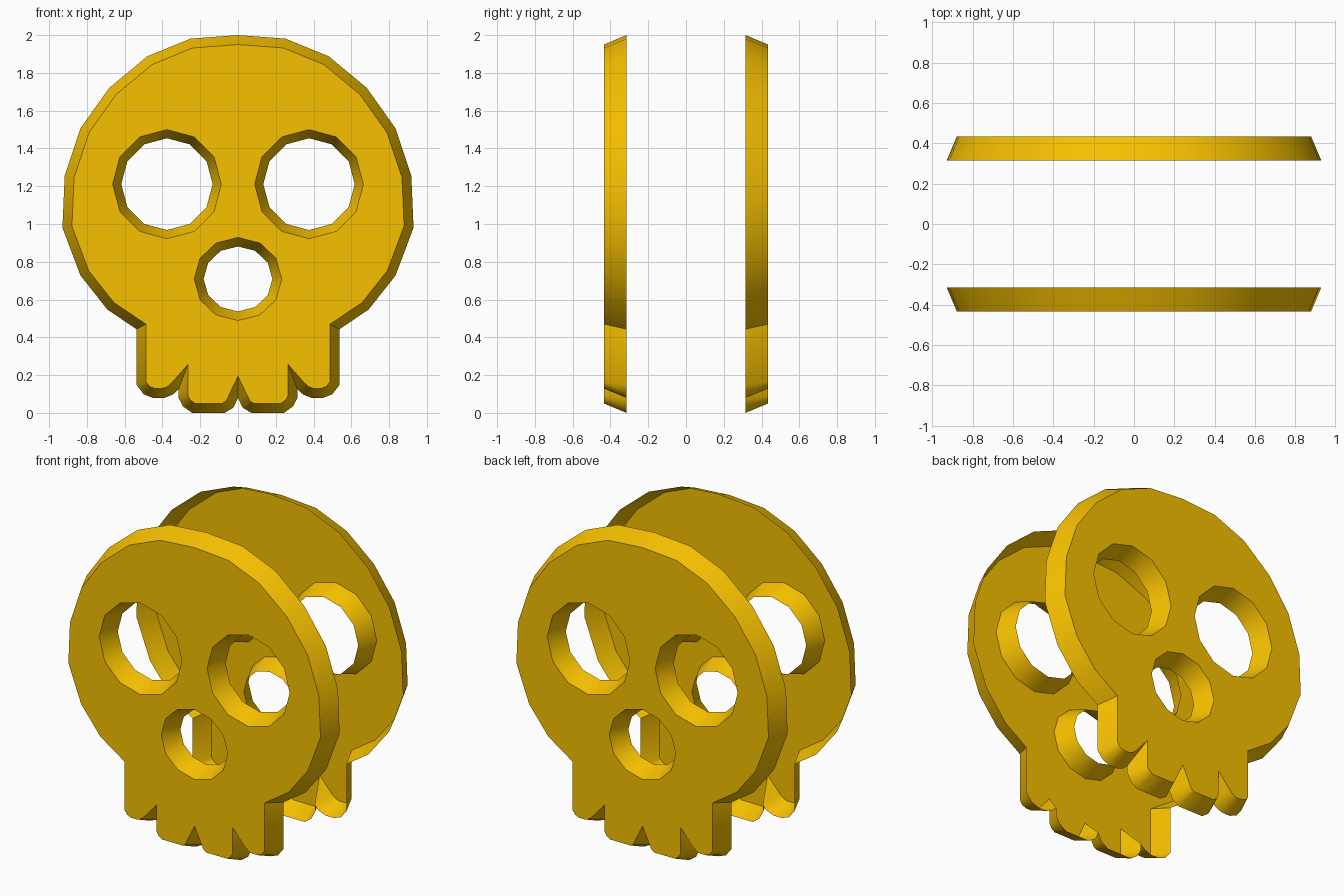
import bpy, bmesh, math
from mathutils import Vector

if "Cube" in bpy.data.objects:
    bpy.data.objects.remove(bpy.data.objects["Cube"])

Y_OUT, Y_IN, BEVEL = 0.434, 0.315, 0.05

# Right half of the outer-face outline (x, z), crown to centre tooth gap
HALF = [(0, 1.95), (.24, 1.932), (.455, 1.844), (.645, 1.686), (.788, 1.485),
        (.868, 1.247), (.879, .988), (.79, .752), (.656, .583), (.487, .47),
        (.487, .165), (.468, .14), (.44, .129), (.40, .129), (.372, .14),
        (.35, .16), (.265, .257), (.265, .092), (.252, .068), (.227, .05),
        (.085, .05), (.063, .063), (.045, .1), (0, .195)]


def grow(points, d):
    """Mitred outward offset of a clockwise loop."""
    result = []
    n = len(points)
    for i in range(n):
        a, b, c = (Vector(points[(i + k) % n]) for k in (-1, 0, 1))
        e1, e2 = (b - a).normalized(), (c - b).normalized()
        n1, n2 = Vector((-e1.y, e1.x)), Vector((-e2.y, e2.x))
        result.append(tuple(b + (n1 + n2) * d / (1 + n1.dot(n2))))
    return result


def ring(cx, cz, rx, rz):
    """Twelve-sided opening."""
    return [(cx + rx * math.sin(i * math.tau / 12),
             cz + rz * math.cos(i * math.tau / 12)) for i in range(12)]


outline = HALF + [(-x, z) for x, z in HALF[-2:0:-1]]
# Pairs of loops: outer face, open inner side
loops = [(outline, grow(outline, BEVEL))]
for cx in (-.376, .376):
    loops.append((ring(cx, 1.211, .288, .289), ring(cx, 1.211, .242, .243)))
loops.append((ring(0, .709, .232, .22), ring(0, .709, .182, .172)))

gold = bpy.data.materials.new("gold")
gold.diffuse_color = (0.93, 0.53, 0.0, 1)
gold.use_nodes = True
gold.node_tree.nodes["Principled BSDF"].inputs["Base Color"].default_value = gold.diffuse_color


def skull_shell(name, side):
    bm = bmesh.new()
    face_edges = []
    for pair in loops:
        a, b = ([bm.verts.new((x, side * y, z)) for x, z in pts]
                for pts, y in zip(pair, (Y_OUT, Y_IN)))
        face_edges += [bm.edges.new((a[i - 1], a[i])) for i in range(len(a))]
        # Sloped rim
        for i in range(len(a)):
            bm.faces.new((a[i - 1], a[i], b[i], b[i - 1]))
    # Flat outer face with openings; the inner side stays open
    bmesh.ops.triangle_fill(bm, edges=face_edges, use_beauty=True,
                            normal=(0, side, 0))
    bmesh.ops.recalc_face_normals(bm, faces=bm.faces[:])
    # Make sure the flat face looks outward
    flat = max(bm.faces, key=lambda f: abs(f.normal.y))
    if flat.normal.y * side < 0:
        bmesh.ops.reverse_faces(bm, faces=bm.faces[:])
    mesh = bpy.data.meshes.new(name)
    bm.to_mesh(mesh)
    bm.free()
    mesh.materials.append(gold)
    obj = bpy.data.objects.new(name, mesh)
    bpy.context.collection.objects.link(obj)
    bpy.ops.object.select_all(action='DESELECT')
    obj.select_set(True)
    bpy.context.view_layer.objects.active = obj
    bpy.ops.object.shade_smooth_by_angle(angle=math.radians(35))


skull_shell("front_skull_shell", -1)
skull_shell("back_skull_shell", 1)
